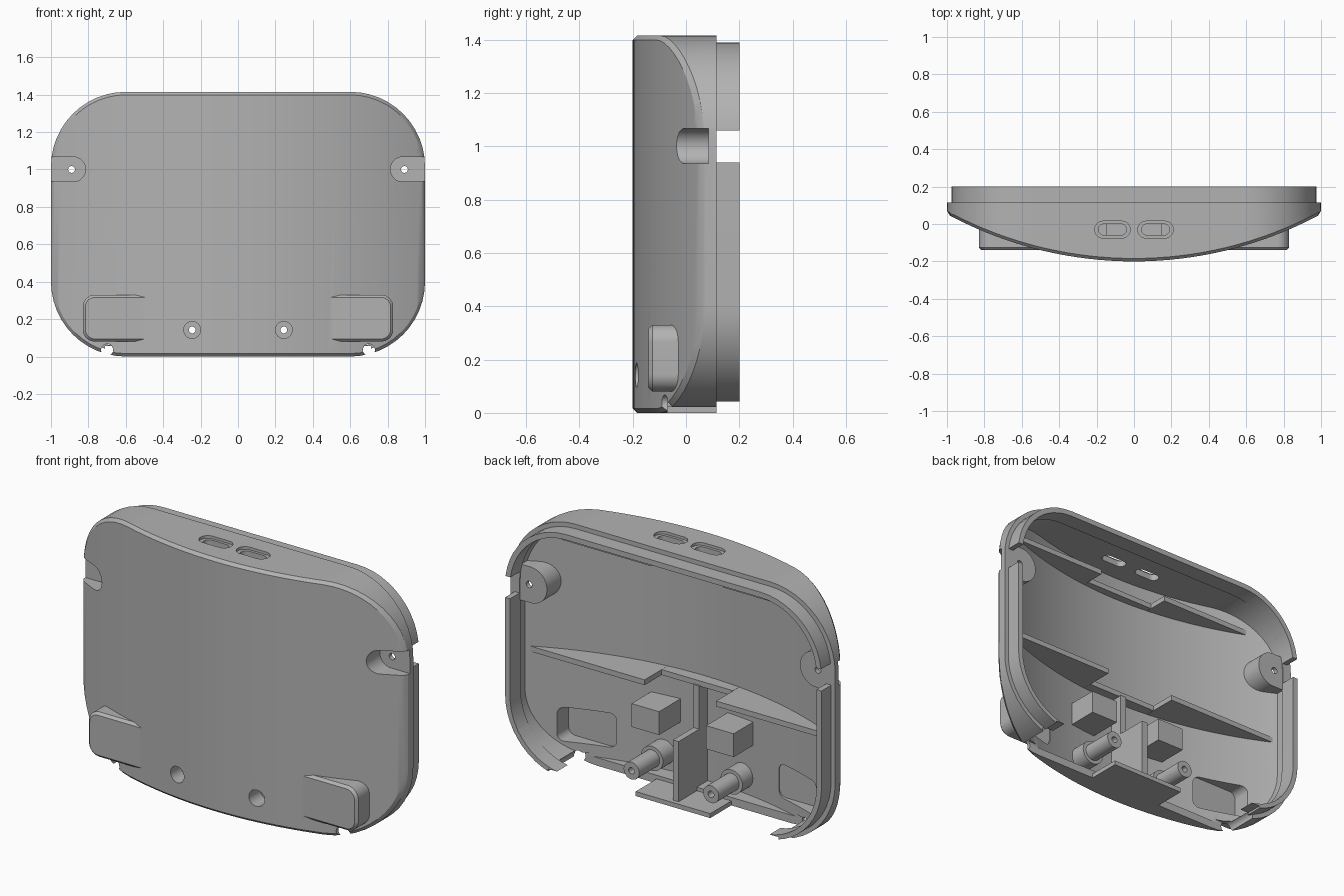
import bpy, bmesh, math

if "Cube" in bpy.data.objects:
    bpy.data.objects.remove(bpy.data.objects["Cube"], do_unlink=True)

grey = bpy.data.materials.new("plain grey")
grey.use_nodes = True
COLOR = (0.45, 0.45, 0.45, 1)
grey.diffuse_color = COLOR
grey.node_tree.nodes["Principled BSDF"].inputs["Base Color"].default_value = COLOR

H = 1.415        # overall height
WALL = 0.035     # front wall thickness
LIP_START = 0.115
R_FRONT = 2.1    # radius of the bowed front
parts = []


def bow(offset=0.0):
    """Depth of the bowed front, pushed back by an offset."""
    return lambda x: -0.2 + offset + R_FRONT - math.sqrt(R_FRONT ** 2 - min(abs(x), 1.2) ** 2)


def outline(x0, x1, z0, z1, r, mid):
    """Matching top and bottom points of a rounded rectangle, from left to right."""
    arc = [i / 12 * math.pi / 2 for i in range(13)]
    left = [(x0 + r - r * math.cos(t), r - r * math.sin(t)) for t in arc]
    centre = [(x0 + r + (x1 - x0 - 2 * r) * i / mid, 0) for i in range(1, mid)]
    right = [(x0 + x1 - x, d) for x, d in reversed(left)]
    cols = left + centre + right
    top = [(x, z1 - d) for x, d in cols]
    bottom = [(x, z0 + d) for x, d in cols]
    return top + bottom[::-1]


def slab(name, x0, x1, z0, z1, r, front, back, chamfer=0.0, upright=False, mid=20):
    """Rounded rectangle extruded in depth, with a flat or bowed front."""
    depth = front if callable(front) else (lambda x: front)
    r = min(r, (x1 - x0) * 0.499, (z1 - z0) * 0.499)
    ring = outline(x0, x1, z0, z1, r, mid)
    layers = [[(x, max(back, depth(x) + 0.001), z) for x, z in ring],
              [(x, depth(x) + chamfer, z) for x, z in ring]]
    if chamfer:
        inner = outline(x0 + chamfer, x1 - chamfer, z0 + chamfer, z1 - chamfer, r - chamfer, mid)
        layers.append([(x, depth(x), z) for x, z in inner])
    bm = bmesh.new()
    rows = [[bm.verts.new((x, z, y) if upright else (x, y, z)) for x, y, z in layer]
            for layer in layers]
    n = len(ring)
    for a, b in zip(rows, rows[1:]):
        for i in range(n):
            j = (i + 1) % n
            bm.faces.new((a[i], a[j], b[j], b[i]))
    for row in (rows[0], rows[-1]):
        for i in range(n // 2 - 1):
            bm.faces.new((row[i], row[i + 1], row[n - 2 - i], row[n - 1 - i]))
    return finish(name, bm)


def finish(name, bm):
    bmesh.ops.remove_doubles(bm, verts=bm.verts, dist=1e-5)
    bmesh.ops.recalc_face_normals(bm, faces=bm.faces)
    mesh = bpy.data.meshes.new(name)
    bm.to_mesh(mesh)
    bm.free()
    mesh.materials.append(grey)
    obj = bpy.data.objects.new(name, mesh)
    bpy.context.scene.collection.objects.link(obj)
    return obj


def box(name, x0, x1, y0, y1, z0, z1):
    bm = bmesh.new()
    bmesh.ops.create_cube(bm, size=1)
    for v in bm.verts:
        v.co = ((x0 + x1) / 2 + v.co.x * (x1 - x0), (y0 + y1) / 2 + v.co.y * (y1 - y0),
                (z0 + z1) / 2 + v.co.z * (z1 - z0))
    return finish(name, bm)


def rod(name, x, z, r, y0, y1):
    return slab(name, x - r, x + r, z - r, z + r, r, y0, y1, mid=2)


def span(side, a, b):
    """Range of x for a part, on the chosen side."""
    return (a, b) if side > 0 else (-b, -a)


def combine(targets, tool, operation="DIFFERENCE"):
    for obj in targets:
        mod = obj.modifiers.new("combine", "BOOLEAN")
        mod.operation = operation
        mod.solver = "EXACT"
        mod.object = tool
        bpy.context.view_layer.objects.active = obj
        bpy.ops.object.modifier_apply(modifier=mod.name)
    bpy.data.objects.remove(tool, do_unlink=True)


# Bowed shell with its two feet, then hollowed
shell = slab("shell", -1, 1, 0, H, 0.4, bow(), LIP_START, chamfer=0.016)
for s in (1, -1):
    foot = slab("foot", *span(s, 0.4, 0.83), 0.08, 0.33, 0.065, -0.14, 0.0, chamfer=0.014)
    combine([shell], foot, "UNION")
combine([shell], slab("cavity", -0.95, 0.95, 0.045, H - 0.05, 0.35, bow(WALL), 0.4))
for s in (1, -1):
    combine([shell], slab("foot_hollow", *span(s, 0.5, 0.8), 0.11, 0.3, 0.04, -0.11, 0.03))

# Raised lip around the back
lip = slab("back_lip", -0.975, 0.975, 0.025, H - 0.025, 0.375, LIP_START - 0.01, 0.2)
combine([lip], slab("lip_opening", -0.945, 0.945, 0.05, H - 0.055, 0.345, 0.0, 0.4))
combine([lip], box("lip_side_gap", -2, 2, LIP_START, 0.4, 0.94, 1.06))
combine([lip], box("lip_bottom_gap", -0.71, 0.71, 0, 0.4, -0.1, 0.055))

# Bottom cutouts that leave a thin central tab
for s in (1, -1):
    combine([shell], box("bottom_cut", *span(s, 0.23, 0.71), -0.07, 0.4, -0.1, 0.06))
    combine([shell], rod("bottom_notch", s * 0.7, 0.035, 0.032, -0.11, 0.3))
combine([shell], box("tab_relief", -0.25, 0.25, -0.07, 0.4, 0.025, 0.08))

# Two slots through the top, each with a stepped rim
for s in (1, -1):
    combine([shell], slab("slot_rim", *span(s, 0.02, 0.21), -0.075, 0.015, 0.045,
                          H - 0.015, H + 0.1, upright=True))
    combine([shell], slab("slot", *span(s, 0.04, 0.19), -0.06, 0.0, 0.03,
                          H - 0.2, H + 0.1, upright=True))

# Side screw bosses with open recesses, and lower screw posts
for s, side in ((1, "left"), (-1, "right")):
    boss = slab(side + "_side_boss", *span(s, 0.78, 1.1), 0.9, 1.1, 0.1, bow(0.02), 0.11)
    combine([boss], box("boss_trim", *span(s, 0.965, 1.3), -0.5, 0.5, 0.8, 1.2))
    combine([shell, boss], slab("side_recess", *span(s, 0.815, 1.2), 0.935, 1.067, 0.066, -0.5, 0.085))
    combine([shell, boss], rod("side_screw_hole", s * 0.89, 1.0, 0.018, -0.5, 0.3))

    base = rod(side + "_post_base", s * 0.245, 0.142, 0.068, -0.17, -0.05)
    post = rod(side + "_post", s * 0.245, 0.142, 0.048, -0.09, 0.13)
    combine([shell, base], rod("counterbore", s * 0.245, 0.142, 0.045, -0.5, -0.09))
    combine([base, post], rod("post_hole", s * 0.245, 0.142, 0.018, -0.5, 0.3))
    parts += [boss, base, post]

    # Support block above each post
    parts.append(box(side + "_support_block", *span(s, 0.145, 0.315), -0.17, 0.03, 0.33, 0.46))

# Shelf and upper rib, each set back at the centre
for name, z, reach, back, centre_back in (("shelf", 0.61, 0.95, 0.05, -0.1),
                                          ("upper_rib", 1.25, 0.82, -0.01, -0.12)):
    for label, x0, x1, y in (("right", -reach, -0.22, back), ("centre", -0.22, 0.22, centre_back),
                             ("left", 0.22, reach, back)):
        parts.append(slab(label + "_" + name, x0, x1, z - 0.015, z + 0.015, 0.001, bow(0.02), y))

# Stepped divider under the shelf
parts.append(box("lower_divider", -0.018, 0.018, -0.18, 0.09, 0.02, 0.36))
parts.append(box("upper_divider", -0.018, 0.018, -0.18, -0.09, 0.36, 0.6))

# Smooth the curves and keep the edges crisp
bpy.ops.object.select_all(action="DESELECT")
for obj in [shell, lip] + parts:
    obj.select_set(True)
bpy.context.view_layer.objects.active = shell
bpy.ops.object.shade_smooth_by_angle(angle=math.radians(30))
